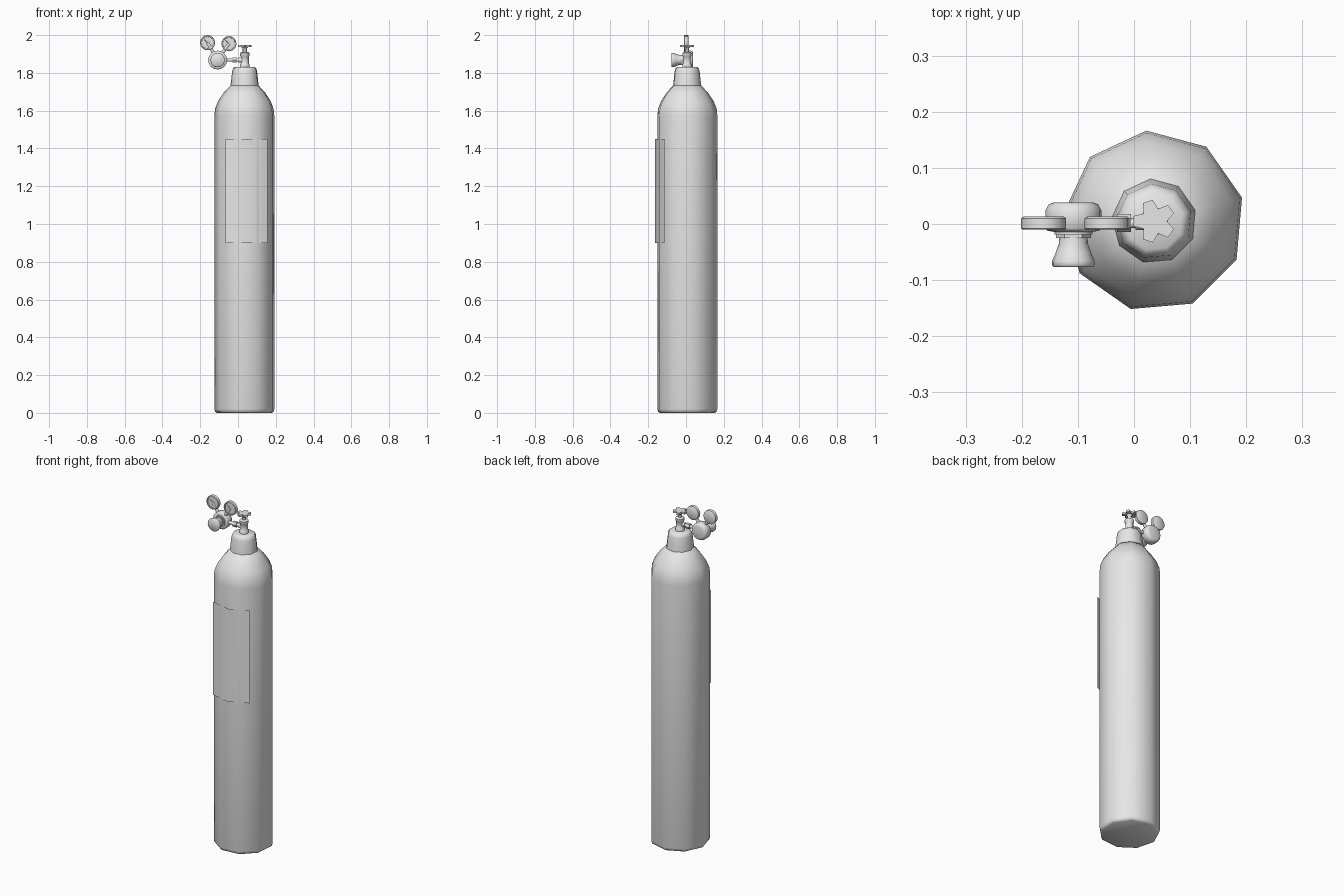
import bpy, bmesh, math
from mathutils import Matrix, Vector

if "Cube" in bpy.data.objects:
    bpy.data.objects.remove(bpy.data.objects["Cube"])

grey = bpy.data.materials.new("plain grey")
grey.use_nodes = True
COLOUR = (0.8, 0.8, 0.8, 1)
grey.diffuse_color = COLOUR
grey.node_tree.nodes["Principled BSDF"].inputs["Base Color"].default_value = COLOUR

AXIS = Vector((0.036, 0.005, 0))       # centre line of the bottle
REG = Vector((-0.108, 0, 1.868))       # centre of the regulator
UP, FRONT = Vector((0, 0, 1)), Vector((0, -1, 0))


def finish(bm, name, angle):
    mesh = bpy.data.meshes.new(name)
    bm.to_mesh(mesh)
    bm.free()
    mesh.materials.append(grey)
    obj = bpy.data.objects.new(name, mesh)
    bpy.context.collection.objects.link(obj)
    bpy.ops.object.select_all(action="DESELECT")
    obj.select_set(True)
    bpy.context.view_layer.objects.active = obj
    if angle:
        bpy.ops.object.shade_smooth_by_angle(angle=math.radians(angle))
    return obj


def lathe(name, profile, origin, direction=UP, sides=12, phase=0, angle=50):
    """Turn (radius, distance) pairs around a direction and cap both ends."""
    bm = bmesh.new()
    rot = direction.to_track_quat("Z", "Y").to_matrix().to_4x4()
    place = Matrix.Translation(origin) @ rot
    rings = []
    for r, h in profile:
        turns = [math.radians(phase) + math.tau * i / sides for i in range(sides)]
        rings.append([bm.verts.new(place @ Vector((r * math.cos(a), r * math.sin(a), h)))
                      for a in turns])
    for low, high in zip(rings, rings[1:]):
        for i in range(sides):
            j = (i + 1) % sides
            bm.faces.new((low[i], low[j], high[j], high[i]))
    bm.faces.new(rings[0][::-1])
    bm.faces.new(rings[-1])
    return finish(bm, name, angle)


def rod(name, start, end, radius, sides=10):
    d = end - start
    return lathe(name, [(radius, 0), (radius, d.length)], start, d.normalized(), sides)


# Bottle with rounded foot and shoulder
lathe("bottle", [(0.148, 0), (0.158, 0.006), (0.162, 0.02), (0.162, 1.57), (0.158, 1.61),
                 (0.142, 1.65), (0.112, 1.695), (0.074, 1.735)], AXIS, sides=9, phase=-5, angle=60)

# Neck collar
lathe("neck_collar", [(0.076, 1.73), (0.075, 1.74), (0.067, 1.81), (0.062, 1.825), (0.052, 1.832)],
      AXIS, sides=9, phase=-5, angle=60)

# Label sheet wrapped over two front facets
bm = bmesh.new()
columns = []
for deg, r in ((-126, 0.176), (-85, 0.170), (-45, 0.169)):
    a = math.radians(deg)
    columns.append([bm.verts.new(AXIS + Vector((r * math.cos(a), r * math.sin(a), z)))
                    for z in (0.9, 1.45)])
for (a0, a1), (b0, b1) in zip(columns, columns[1:]):
    bm.faces.new((a0, b0, b1, a1))
finish(bm, "label", 60)

# Valve body, spindle and five-lobed handwheel
lathe("valve_body", [(0.025, 1.83), (0.025, 1.845), (0.021, 1.85), (0.021, 1.885),
                     (0.025, 1.89), (0.025, 1.905), (0.018, 1.91)], AXIS, sides=10)
lathe("valve_spindle", [(0.011, 1.905), (0.011, 1.93), (0.02, 1.938)], AXIS, sides=10)
bm = bmesh.new()
outline = []
for lobe in range(5):
    for offset, r in ((-14, 0.038), (14, 0.038), (36, 0.023)):
        a = math.radians(lobe * 72 + 36 + offset)
        outline.append(bm.verts.new(AXIS + Vector((r * math.cos(a), r * math.sin(a), 1.936))))
base = bm.faces.new(outline)
top = bmesh.ops.extrude_face_region(bm, geom=[base])["geom"]
bmesh.ops.translate(bm, vec=(0, 0, 0.012), verts=[v for v in top if isinstance(v, bmesh.types.BMVert)])
bmesh.ops.recalc_face_normals(bm, faces=bm.faces)
finish(bm, "handwheel", 0)

# Side outlet with hexagonal coupling
rod("outlet_pipe", Vector((0.036, 0.002, 1.868)), REG, 0.009)
rod("coupling_nut", Vector((-0.005, 0.002, 1.868)), Vector((-0.03, 0.002, 1.868)), 0.016, 6)
rod("outlet_boss", Vector((0.036, 0.002, 1.868)), Vector((0.003, 0.002, 1.868)), 0.013)

# Regulator drum, bonnet nut and flared adjusting knob
lathe("regulator_drum", [(0.036, -0.038), (0.044, -0.035), (0.05, -0.024), (0.05, 0.008),
                         (0.046, 0.012), (0.034, 0.014), (0.034, 0.019)], REG, FRONT, 16)
lathe("bonnet_nut", [(0.031, 0.015), (0.031, 0.025)], REG, FRONT, 6)
lathe("adjusting_knob", [(0.025, 0.02), (0.026, 0.035), (0.032, 0.052), (0.038, 0.066),
                         (0.038, 0.074), (0.035, 0.077)], REG, FRONT, 16)

# Two pressure gauges with sunken dials and needles
for side, x in (("right", -0.161), ("left", -0.048)):
    centre = Vector((x, 0, 1.96 if side == "right" else 1.955))
    rod(side + "_gauge_stem", REG, centre, 0.009)
    lathe(side + "_gauge", [(0.036, -0.013), (0.04, -0.01), (0.04, 0.008), (0.038, 0.01),
                            (0.033, 0.01), (0.032, 0.005)], centre, FRONT, 16, angle=40)
    rod(side + "_needle", centre + Vector((0, -0.006, 0)),
        centre + Vector((-0.016, -0.006, 0.016)), 0.002, 4)
